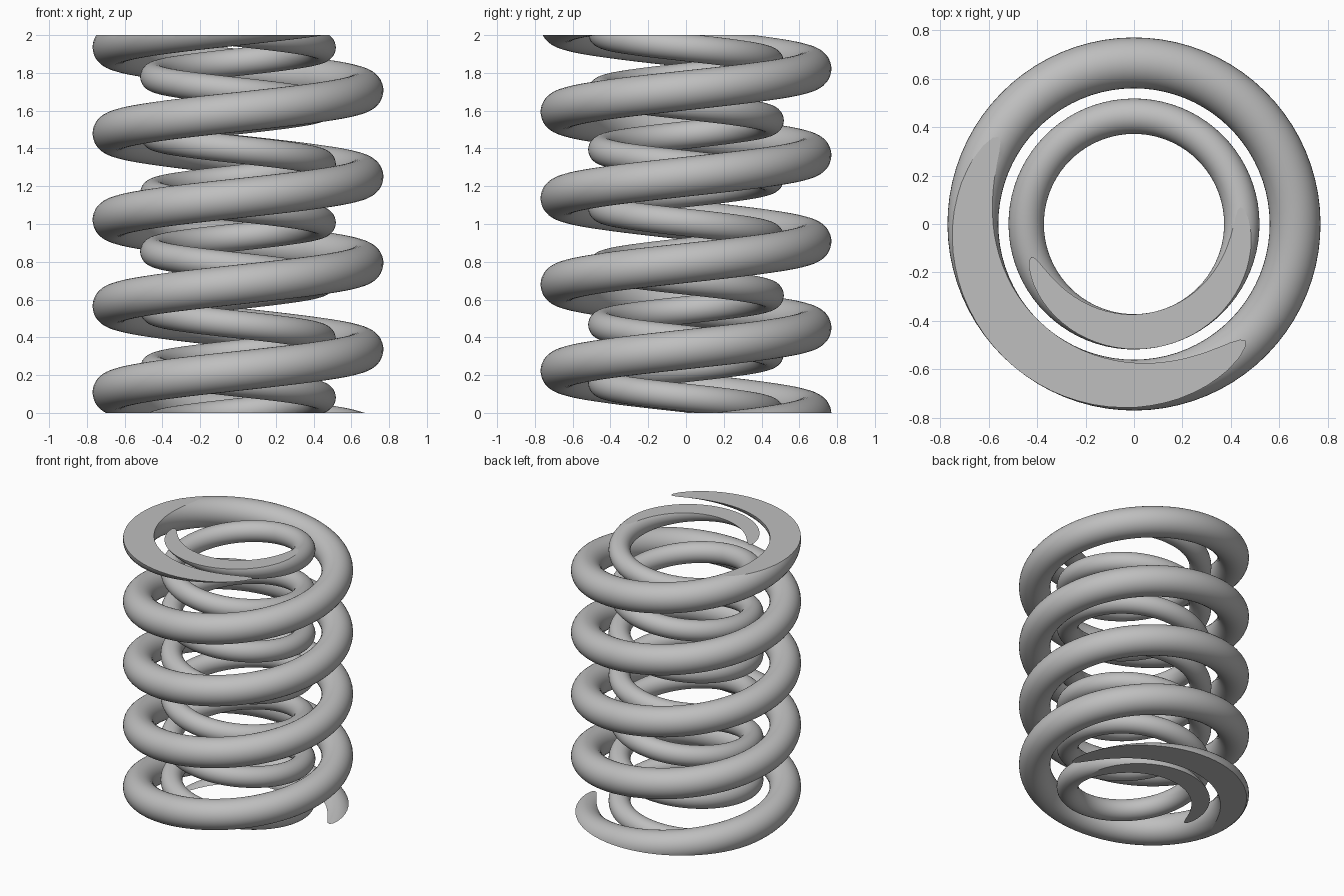
import bpy, bmesh, math
from mathutils import Vector

cube = bpy.data.objects.get("Cube")
if cube:
    bpy.data.objects.remove(cube)

HEIGHT = 2.0
STEPS = 80    # rings per turn
SIDES = 36    # sides of the wire

steel = bpy.data.materials.new("steel_grey")
steel.use_nodes = True
GREY = (0.52, 0.52, 0.52, 1)
steel.diffuse_color = GREY
steel.node_tree.nodes["Principled BSDF"].inputs["Base Color"].default_value = GREY


def coil(name, radius, wire, pitch, start, hand):
    """Round wire swept along a helix, ground flat at both ends."""
    bm = bmesh.new()
    over = 0.4    # extra turns, removed by the flat cuts
    count = int((HEIGHT / pitch + 2 * over) * STEPS)
    rings = []
    for i in range(count + 1):
        turn = i / STEPS - over
        a = math.radians(start) + hand * turn * math.tau
        out = Vector((math.cos(a), math.sin(a), 0))
        along = Vector((-out.y, out.x, 0)) * hand * radius * math.tau
        along.z = pitch
        side = along.normalized().cross(out)
        centre = out * radius + Vector((0, 0, turn * pitch))
        rings.append([bm.verts.new(centre + wire * (out * math.cos(t) + side * math.sin(t)))
                      for t in (math.tau * k / SIDES for k in range(SIDES))])
    for lower, upper in zip(rings, rings[1:]):
        for k in range(SIDES):
            n = (k + 1) % SIDES
            bm.faces.new((lower[k], lower[n], upper[n], upper[k]))
    for f in bm.faces:
        f.smooth = True

    # Flat ground ends
    for z, direction in ((0, -1), (HEIGHT, 1)):
        cut = bmesh.ops.bisect_plane(
            bm, geom=bm.verts[:] + bm.edges[:] + bm.faces[:], dist=1e-6,
            plane_co=(0, 0, z), plane_no=(0, 0, direction), clear_outer=True)
        rim = [e for e in cut["geom_cut"] if isinstance(e, bmesh.types.BMEdge)]
        cap = bmesh.ops.edgeloop_fill(bm, edges=rim)["faces"]
        for e in rim:
            e.smooth = False
        for f in cap:
            f.smooth = False
    bmesh.ops.recalc_face_normals(bm, faces=bm.faces[:])

    mesh = bpy.data.meshes.new(name)
    bm.to_mesh(mesh)
    bm.free()
    mesh.materials.append(steel)
    obj = bpy.data.objects.new(name, mesh)
    bpy.context.collection.objects.link(obj)
    return obj


# Two nested springs wound in opposite directions
coil("outer_spring", 0.665, 0.105, 0.457, 95, 1)
coil("inner_spring", 0.445, 0.073, 0.3088, 95, -1)
